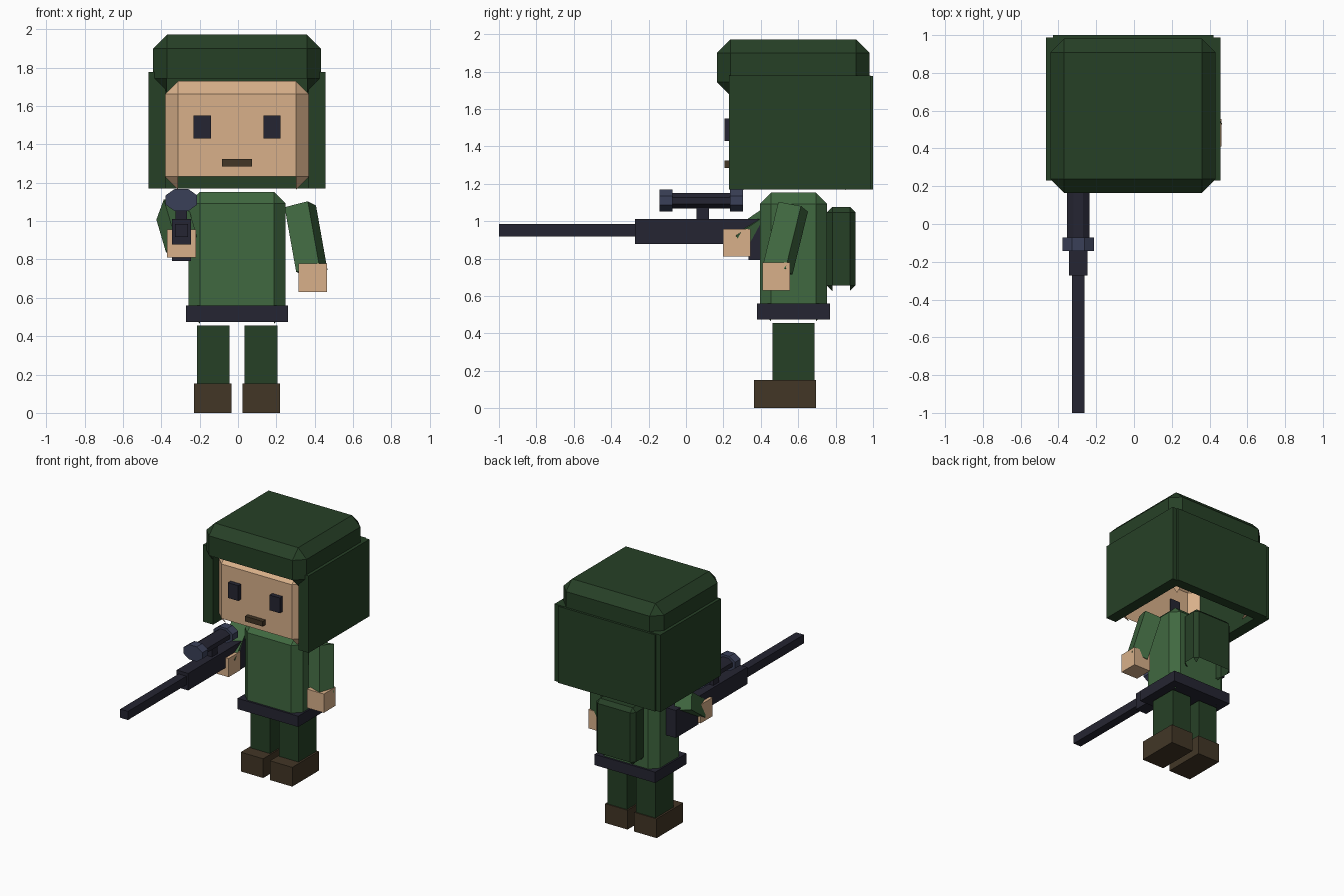
import bpy, bmesh, math
from mathutils import Vector, Matrix

if "Cube" in bpy.data.objects:
    bpy.data.objects.remove(bpy.data.objects["Cube"], do_unlink=True)


def material(name, rgb):
    """Flat material from display colour, stored as linear values."""
    lin = [((c / 255 + 0.055) / 1.055) ** 2.4 for c in rgb]
    m = bpy.data.materials.new(name)
    m.use_nodes = True
    m.diffuse_color = (*lin, 1)
    m.node_tree.nodes["Principled BSDF"].inputs["Base Color"].default_value = (*lin, 1)
    return m


SKIN = material("skin", (216, 176, 138))
DARK_GREEN = material("dark green", (38, 64, 38))
GREEN = material("jacket green", (64, 104, 64))
BLACK = material("blue black", (37, 37, 50))
BROWN = material("boot brown", (66, 54, 38))
BLUE = material("scope blue", (58, 64, 88))

CX = -0.005  # centre line of the figure


def finish(bm, name, mat):
    mesh = bpy.data.meshes.new(name)
    bm.to_mesh(mesh)
    bm.free()
    mesh.materials.append(mat)
    obj = bpy.data.objects.new(name, mesh)
    bpy.context.collection.objects.link(obj)
    return obj


def box(name, mat, x, y, z, chamfer=0):
    """Box from ranges; a chamfered box is an open shell underneath."""
    bm = bmesh.new()
    bmesh.ops.create_cube(bm, size=1)
    for v in bm.verts:
        v.co = Vector([(r[0] + r[1]) / 2 + c * (r[1] - r[0])
                       for r, c in zip((x, y, z), v.co)])
    if chamfer:
        bmesh.ops.bevel(bm, geom=bm.edges[:], offset=chamfer, segments=1,
                        profile=0.5, affect='EDGES')
        bm.normal_update()
        under = [f for f in bm.faces if f.normal.z < -0.5 and len(f.verts) == 4]
        bmesh.ops.delete(bm, geom=under, context='FACES')
    return finish(bm, name, mat)


def centred(width):
    return (CX - width / 2, CX + width / 2)


def beam(name, mat, start, end, width):
    """Square beam between two points."""
    a, b = Vector(start), Vector(end)
    bm = bmesh.new()
    bmesh.ops.create_cube(bm, size=1)
    turn = Vector((0, 0, 1)).rotation_difference(b - a).to_matrix().to_4x4()
    size = Matrix.Diagonal((width, width, (b - a).length, 1))
    bm.transform(Matrix.Translation((a + b) / 2) @ turn @ size)
    return finish(bm, name, mat)


def octagon(name, mat, width, height, y):
    """Eight-sided tube running along y."""
    bm = bmesh.new()
    bmesh.ops.create_cone(bm, cap_ends=True, segments=8, radius1=0.5, radius2=0.5, depth=1)
    grow = 1 / math.cos(math.pi / 8)
    bm.transform(Matrix.Translation((GX, sum(y) / 2, 1.11))
                 @ Matrix.Diagonal((width * grow, y[1] - y[0], height * grow, 1))
                 @ Matrix.Rotation(math.pi / 2, 4, 'X')
                 @ Matrix.Rotation(math.pi / 8, 4, 'Z'))
    return finish(bm, name, mat)


# Head and face
box("head", SKIN, centred(0.75), (0.24, 0.92), (1.165, 1.73), 0.067)
box("mouth", BROWN, centred(0.155), (0.205, 0.25), (1.285, 1.325))

# Hood panels and cap
box("hood_back", DARK_GREEN, centred(0.85), (0.92, 1.0), (1.17, 1.775))
box("cap", DARK_GREEN, centred(0.875), (0.165, 0.982), (1.67, 1.972), 0.073)

# Parts repeated on both sides
for side, s in (("left", 1), ("right", -1)):
    def span(a, b):
        return tuple(sorted((CX + s * a, CX + s * b)))
    box(side + "_eye", BLACK, span(0.137, 0.227), (0.205, 0.25), (1.43, 1.55))
    box(side + "_hood_panel", DARK_GREEN, span(0.373, 0.462), (0.23, 0.987), (1.17, 1.778))
    box(side + "_leg", DARK_GREEN, span(0.04, 0.21), (0.463, 0.687), (0.15, 0.457))
    box(side + "_boot", BROWN, span(0.029, 0.225), (0.363, 0.695), (0, 0.152))

# Torso, belt and pack
box("torso", GREEN, centred(0.505), (0.395, 0.755), (0.465, 1.153), 0.06)
box("belt", BLACK, centred(0.53), (0.38, 0.77), (0.475, 0.56))
box("backpack", DARK_GREEN, centred(0.345), (0.752, 0.907), (0.627, 1.077), 0.03)

# Arms and hands
beam("left_arm", GREEN, (0.325, 0.573, 1.077), (0.385, 0.49, 0.74), 0.13)
box("left_hand", SKIN, (0.315, 0.463), (0.41, 0.557), (0.63, 0.778))
beam("right_arm", GREEN, (-0.345, 0.53, 1.05), (-0.295, 0.28, 0.88), 0.13)
box("right_hand", SKIN, (-0.37, -0.22), (0.197, 0.345), (0.81, 0.957))

# Rifle
GX = -0.295
box("rifle_barrel", BLACK, (GX - 0.034, GX + 0.034), (-1.0, -0.26), (0.918, 0.986))
box("rifle_body", BLACK, (GX - 0.05, GX + 0.05), (-0.272, 0.4), (0.878, 1.012))
box("rifle_stock", BLACK, (GX - 0.05, GX + 0.05), (0.335, 0.62), (0.793, 1.01))
box("scope_mount", BLACK, (GX - 0.03, GX + 0.03), (0.055, 0.122), (1.0, 1.08))

# Scope
octagon("scope_tube", BLACK, 0.12, 0.083, (-0.1, 0.26))
octagon("scope_front_ring", BLUE, 0.165, 0.117, (-0.142, -0.072))
octagon("scope_rear_ring", BLUE, 0.165, 0.117, (0.235, 0.305))
